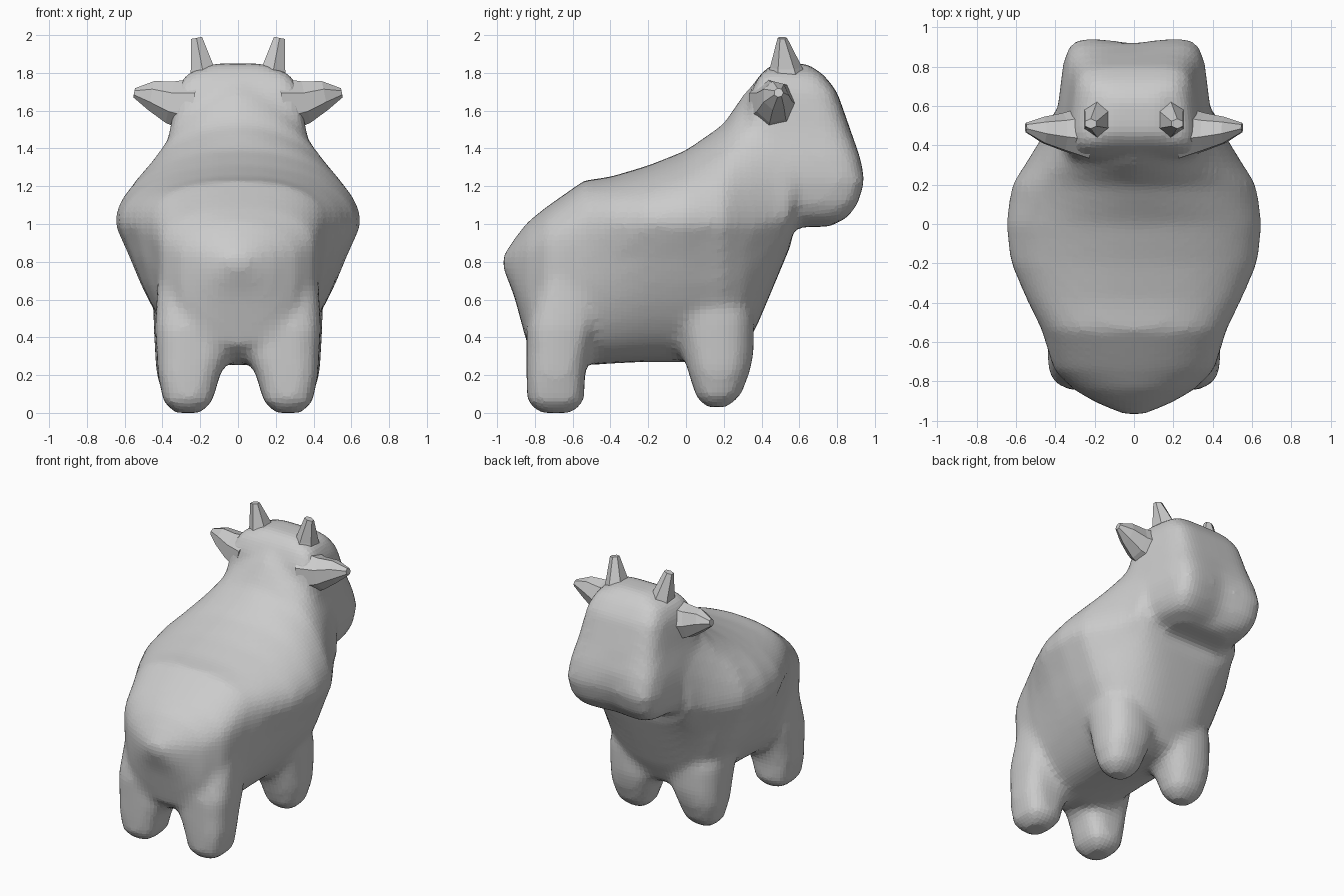
import bpy, bmesh, math
from mathutils import Vector

if "Cube" in bpy.data.objects:
    bpy.data.objects.remove(bpy.data.objects["Cube"])

N = 36


def spow(v, e):
    return math.copysign(abs(v) ** e, v)


def loft(bm, rings):
    """Skin a list of point rings and cap both ends."""
    loops = [[bm.verts.new(p) for p in r] for r in rings]
    for a, b in zip(loops, loops[1:]):
        n = len(a)
        for i in range(n):
            j = (i + 1) % n
            bm.faces.new((a[i], a[j], b[j], b[i]))
    bm.faces.new(loops[0][::-1])
    bm.faces.new(loops[-1])


def flat_ring(cx, z, y0, y1, hw, e, narrow=0.0, dent=0.0):
    """Horizontal superellipse, narrowing towards +y with a dented front."""
    pts = []
    for i in range(N):
        t = 2 * math.pi * i / N
        c, s = spow(math.cos(t), 2 / e), spow(math.sin(t), 2 / e)
        y = (y0 + y1) / 2 + (y1 - y0) / 2 * s - dent * (1 - abs(c)) * max(s, 0)
        pts.append((cx + hw * c * (1 - narrow * s), y, z))
    return pts


def body_ring(y, top, wide_z, hw, bot, taper, p):
    """Upright section: back shaped by power p, widest at wide_z, tapering belly."""
    pts = []
    for i in range(N):
        t = 2 * math.pi * i / N
        c, s = math.cos(t), math.sin(t)
        if s >= 0:
            pts.append((hw * spow(c, p), y, wide_z + (top - wide_z) * s ** p))
        else:
            d = abs(s) ** 0.8
            pts.append((hw * spow(c, 0.66) * (1 - taper * d ** 0.75), y,
                        wide_z - (wide_z - bot) * d))
    return pts


def finish(bm, name):
    bmesh.ops.recalc_face_normals(bm, faces=bm.faces)
    me = bpy.data.meshes.new(name)
    bm.to_mesh(me)
    bm.free()
    ob = bpy.data.objects.new(name, me)
    bpy.context.collection.objects.link(ob)
    return ob


# Body, head and legs, fused into one skin
bm = bmesh.new()
torso = [(-0.97, 0.83, 0.81, 0.05, 0.77, 0.1, 1), (-0.91, 0.92, 0.80, 0.19, 0.62, 0.0, 1),
         (-0.84, 1.01, 0.82, 0.31, 0.36, 0.0, 1), (-0.74, 1.09, 0.88, 0.41, 0.28, 0.0, 0.9),
         (-0.54, 1.23, 0.95, 0.47, 0.25, 0.08, 0.78), (-0.40, 1.25, 0.99, 0.54, 0.26, 0.18, 0.85),
         (-0.20, 1.31, 1.00, 0.63, 0.27, 0.30, 0.97), (0.00, 1.39, 1.00, 0.655, 0.27, 0.33, 1),
         (0.20, 1.53, 1.00, 0.625, 0.27, 0.31, 1.12), (0.30, 1.68, 1.00, 0.56, 0.32, 0.30, 1.2),
         (0.38, 1.77, 1.00, 0.51, 0.47, 0.33, 1.2), (0.46, 1.78, 1.02, 0.46, 0.66, 0.28, 1.1),
         (0.56, 1.74, 1.05, 0.42, 0.90, 0.2, 1)]
loft(bm, [body_ring(*s) for s in torso])

head = [(0.985, 0.30, 0.76, 0.22, 0.0), (1.03, 0.30, 0.88, 0.33, 0.06),
        (1.11, 0.30, 0.94, 0.37, 0.06), (1.23, 0.30, 0.97, 0.385, 0.05),
        (1.35, 0.30, 0.935, 0.375, 0.02), (1.50, 0.30, 0.87, 0.345, 0.0),
        (1.70, 0.34, 0.80, 0.315, 0.0), (1.79, 0.39, 0.73, 0.27, 0.0), (1.85, 0.46, 0.64, 0.13, 0.0)]
loft(bm, [flat_ring(0, z, a, b, w, 5.5, 0.1, d) for z, a, b, w, d in head])

# Legs: rings of (x centre, z, y centre, y radius, x radius), flaring into the body
front_leg = [(0.27, 0.03, 0.16, 0.06, 0.07), (0.27, 0.09, 0.17, 0.12, 0.13),
             (0.265, 0.22, 0.175, 0.165, 0.17), (0.245, 0.32, 0.17, 0.19, 0.195),
             (0.25, 0.50, 0.15, 0.21, 0.20), (0.25, 0.75, 0.10, 0.18, 0.18)]
rear_leg = [(0.265, 0.0, -0.69, 0.09, 0.07), (0.265, 0.06, -0.69, 0.15, 0.13),
            (0.26, 0.20, -0.69, 0.155, 0.165), (0.24, 0.30, -0.68, 0.165, 0.19),
            (0.24, 0.45, -0.66, 0.185, 0.20), (0.22, 0.80, -0.60, 0.16, 0.20)]
for sx in (-1, 1):
    for leg, e in ((front_leg, 2.4), (rear_leg, 3)):
        loft(bm, [flat_ring(sx * x, z, y - ry, y + ry, rx, e) for x, z, y, ry, rx in leg])
body = finish(bm, "body")
m = body.modifiers.new("fuse", 'REMESH')
m.mode = 'VOXEL'
m.voxel_size = 0.03
m = body.modifiers.new("soften", 'SMOOTH')
m.factor = 0.5
m.iterations = 8


def spike(name, sections, sides):
    """Faceted tapered stub on both sides: (centre, radius a, radius b)."""
    for sx, side in ((-1, "left"), (1, "right")):
        b = bmesh.new()
        axis = (Vector(sections[-1][0]) - Vector(sections[0][0])).normalized()
        u = Vector((0, 1, 0))
        v = axis.cross(u).normalized()
        rings = []
        for c, ra, rb in sections:
            ring = []
            for i in range(sides):
                t = 2 * math.pi * i / sides
                p = Vector(c) + u * ra * math.cos(t) + v * rb * math.sin(t)
                ring.append((sx * p.x, p.y, p.z))
            rings.append(ring)
        loft(b, rings)
        finish(b, side + "_" + name)


# Horns and ears
spike("horn", [((0.17, 0.54, 1.72), 0.13, 0.11), ((0.19, 0.53, 1.83), 0.085, 0.07),
               ((0.22, 0.51, 1.985), 0.025, 0.035)], 6)
spike("ear", [((0.24, 0.46, 1.63), 0.14, 0.15), ((0.36, 0.465, 1.645), 0.10, 0.115),
              ((0.46, 0.475, 1.68), 0.07, 0.08), ((0.55, 0.49, 1.695), 0.025, 0.025)], 7)
